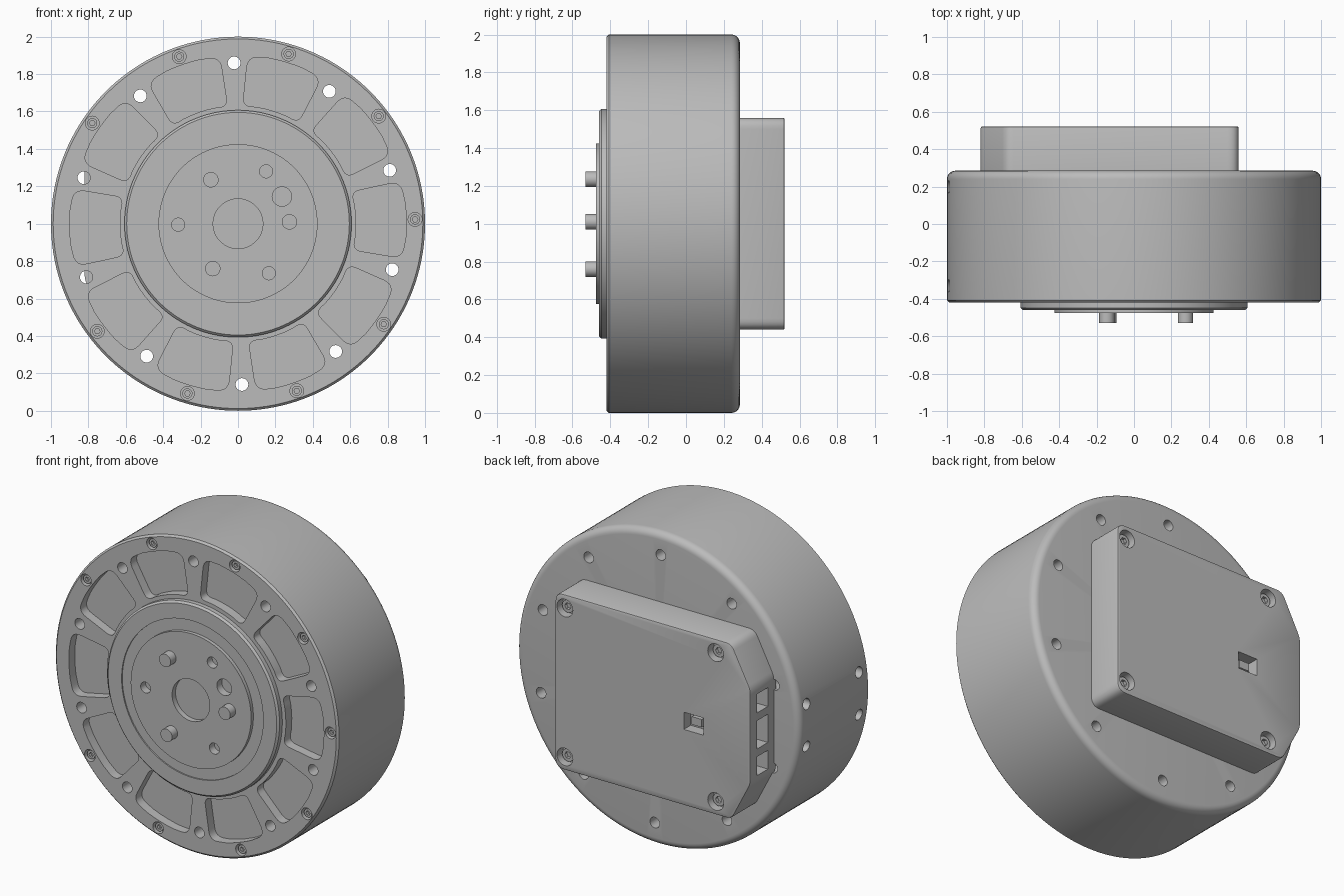
import bpy, bmesh, math
from math import cos, sin, radians, pi
from mathutils import Matrix, Vector

if "Cube" in bpy.data.objects:
    bpy.data.objects.remove(bpy.data.objects["Cube"])

AXIS_Z = 1.0      # height of the motor axis
TURN = 1.4        # small rotation of the rim pattern, degrees
COUNT = 10

metal = bpy.data.materials.new("machined_grey")
metal.use_nodes = True
GREY = (0.5, 0.5, 0.5, 1)
metal.diffuse_color = GREY
metal.node_tree.nodes["Principled BSDF"].inputs["Base Color"].default_value = GREY


def finish(name, bm):
    bmesh.ops.recalc_face_normals(bm, faces=bm.faces)
    mesh = bpy.data.meshes.new(name)
    bm.to_mesh(mesh)
    bm.free()
    mesh.materials.append(metal)
    obj = bpy.data.objects.new(name, mesh)
    bpy.context.collection.objects.link(obj)
    return obj


def lathe(name, profile, steps=160):
    """Spin (radius, y) points around the motor axis."""
    bm = bmesh.new()
    verts = [bm.verts.new((r, y, AXIS_Z)) for r, y in profile]
    edges = [bm.edges.new(pair) for pair in zip(verts, verts[1:])]
    bmesh.ops.spin(bm, geom=verts + edges, axis=(0, 1, 0), cent=(0, 0, AXIS_Z),
                   angle=2 * pi, steps=steps, use_merge=True)
    bmesh.ops.remove_doubles(bm, verts=bm.verts, dist=1e-5)
    return finish(name, bm)


def prism(bm, outline, y0, y1):
    """Extrude an (x, z offset) outline along y; returns the face at y1."""
    face = bm.faces.new([bm.verts.new((x, y0, AXIS_Z + z)) for x, z in outline])
    ext = bmesh.ops.extrude_face_region(bm, geom=[face])["geom"]
    moved = [g for g in ext if isinstance(g, bmesh.types.BMVert)]
    bmesh.ops.translate(bm, verts=moved, vec=(0, y1 - y0, 0))
    return next(g for g in ext if isinstance(g, bmesh.types.BMFace))


def polar(r, deg):
    return r * cos(radians(deg)), r * sin(radians(deg))


def disc(center, r, sides=28):
    return [(center[0] + r * cos(2 * pi * i / sides), center[1] + r * sin(2 * pi * i / sides))
            for i in range(sides)]


def rounded(corners, steps=6):
    """Fillet a polygon given as (x, z, tangent length)."""
    out = []
    for i, (x, z, t) in enumerate(corners):
        p = Vector((x, z))
        if t == 0:
            out.append(p)
            continue
        before = Vector(corners[i - 1][:2])
        after = Vector(corners[(i + 1) % len(corners)][:2])
        a = p + (before - p).normalized() * t
        b = p + (after - p).normalized() * t
        for k in range(steps + 1):
            u = k / steps
            out.append(a * (1 - u) ** 2 + p * 2 * u * (1 - u) + b * u * u)
    return out


def box(bm, center, size):
    bmesh.ops.create_cube(bm, size=1, matrix=Matrix.Translation(center) @ Matrix.Diagonal((*size, 1)))


def cut(obj, cutter_bm):
    cutter = finish("cutter", cutter_bm)
    cutter.hide_render = True
    mod = obj.modifiers.new("cut", "BOOLEAN")
    mod.operation, mod.solver, mod.object = "DIFFERENCE", "EXACT", cutter
    graph = bpy.context.evaluated_depsgraph_get()
    mesh = bpy.data.meshes.new_from_object(obj.evaluated_get(graph))
    obj.modifiers.clear()
    obj.data = mesh
    bpy.data.objects.remove(cutter)


def screws(name, centers, r, y_top, y_base):
    """Socket screw heads; the top may point either way along y."""
    bm, sockets = bmesh.new(), bmesh.new()
    way = 1 if y_top > y_base else -1
    for c in centers:
        prism(bm, disc(c, r, 20), y_base, y_top)
        prism(sockets, disc(c, r * 0.55, 6), y_top - way * 0.02, y_top + way * 0.02)
    obj = finish(name, bm)
    cut(obj, sockets)


# Main housing: drum with a rounded back edge and a fine front chamfer
R, FRONT, BACK, FILLET = 1.0, -0.42, 0.285, 0.045
arc = [(R - FILLET + FILLET * cos(a), BACK - FILLET + FILLET * sin(a))
       for a in (radians(15 * i) for i in range(7))]
housing = lathe("housing", [(0, FRONT), (R - 0.012, FRONT), (R, FRONT + 0.012)] + arc + [(0, BACK)])

cutters = bmesh.new()
screw_spots = []
for i in range(COUNT):
    mid = TURN + i * 360 / COUNT
    # Rounded trapezoid pocket
    spin = Matrix.Rotation(radians(mid), 2)
    outer = [(*polar(0.9, a), 0) for a in (-6, -3, 0, 3, 6)]
    inner = [(*polar(0.632, a), 0) for a in (8, 4, 0, -4, -8)]
    shape = [(0.872, -0.205, 0.06)] + outer + [(0.872, 0.205, 0.06), (0.61, 0.155, 0.045)] \
        + inner + [(0.61, -0.155, 0.045)]
    prism(cutters, [spin @ p for p in rounded(shape)], FRONT - 0.05, FRONT + 0.06)
    # Through hole between pockets
    prism(cutters, disc(polar(0.86, mid + 18), 0.034), FRONT - 0.1, BACK + 0.1)
    # Rim screw recess, left out on one side
    if i != COUNT // 2:
        screw_spots.append(polar(0.947, mid))
        prism(cutters, disc(screw_spots[-1], 0.037), FRONT - 0.05, FRONT + 0.04)
# Four mounting holes in the side wall
for y in (0.2, -0.33):
    for z in (-0.135, 0.135):
        bmesh.ops.create_cone(cutters, cap_ends=True, segments=28, radius1=0.034, radius2=0.034, depth=0.2,
                              matrix=Matrix.Translation((-1, y, AXIS_Z + z)) @ Matrix.Rotation(pi / 2, 4, "Y"))
cut(housing, cutters)
screws("rim_screws", screw_spots, 0.027, FRONT + 0.012, FRONT + 0.05)

# Output flange with raised disc, shallow ring groove and centre recess
flange = lathe("output_flange", [
    (0, -0.44), (0.133, -0.44), (0.133, -0.475), (0.425, -0.475), (0.425, -0.452),
    (0.5, -0.452), (0.5, -0.46), (0.595, -0.46), (0.607, -0.448), (0.607, -0.40), (0, -0.40)])
cutters = bmesh.new()
for center, r in (((0.15, 0.28), 0.035), ((0.235, 0.145), 0.052),
                  ((0.165, -0.265), 0.035), ((-0.32, -0.005), 0.035)):
    prism(cutters, disc(center, r), -0.6, -0.425)
cut(flange, cutters)

# Drive pins
pins = bmesh.new()
for center in ((0.275, 0.01), (-0.135, -0.24), (-0.145, 0.235)):
    prism(pins, disc(center, 0.041), -0.43, -0.53)
finish("drive_pins", pins)

# Electronics cover: rounded at one end, chamfered at the other
COVER = 0.522
bm = bmesh.new()
half = [(-0.82, 0.3, 0.03), (-0.685, 0.56, 0.04), (0.56, 0.56, 0.06)]
outline = rounded(half + [(x, -z, t) for x, z, t in reversed(half)])
lid = prism(bm, outline, BACK - 0.02, COVER)
bmesh.ops.bevel(bm, geom=list(lid.edges), offset=0.01, segments=2, profile=0.5, affect="EDGES")
cover = finish("electronics_cover", bm)

cutters = bmesh.new()
lid_spots = [(x, z) for x in (0.49, -0.575) for z in (-0.475, 0.475)]
for spot in lid_spots:
    prism(cutters, disc(spot, 0.056), COVER - 0.06, COVER + 0.05)
box(cutters, (-0.42, COVER, AXIS_Z - 0.02), (0.14, 0.14, 0.11))
for z, tall in ((0.19, 0.12), (-0.01, 0.18), (-0.21, 0.12)):
    box(cutters, (-0.82, 0.4, AXIS_Z + z), (0.18, 0.11, tall))
cut(cover, cutters)
screws("cover_screws", lid_spots, 0.04, COVER - 0.03, COVER - 0.07)

# Small connectors inside the openings
bm = bmesh.new()
box(bm, (-0.42, COVER - 0.06, AXIS_Z - 0.02), (0.07, 0.06, 0.05))
for z in (0.19, -0.01, -0.21):
    box(bm, (-0.74, 0.4, AXIS_Z + z), (0.06, 0.03, 0.06))
finish("connectors", bm)

# Smooth shading with sharp edges kept
for obj in bpy.context.collection.objects:
    obj.select_set(obj.type == "MESH" and obj.data.materials[:1] == [metal])
    if obj.select_get():
        bpy.context.view_layer.objects.active = obj
bpy.ops.object.shade_smooth_by_angle(angle=radians(25))
